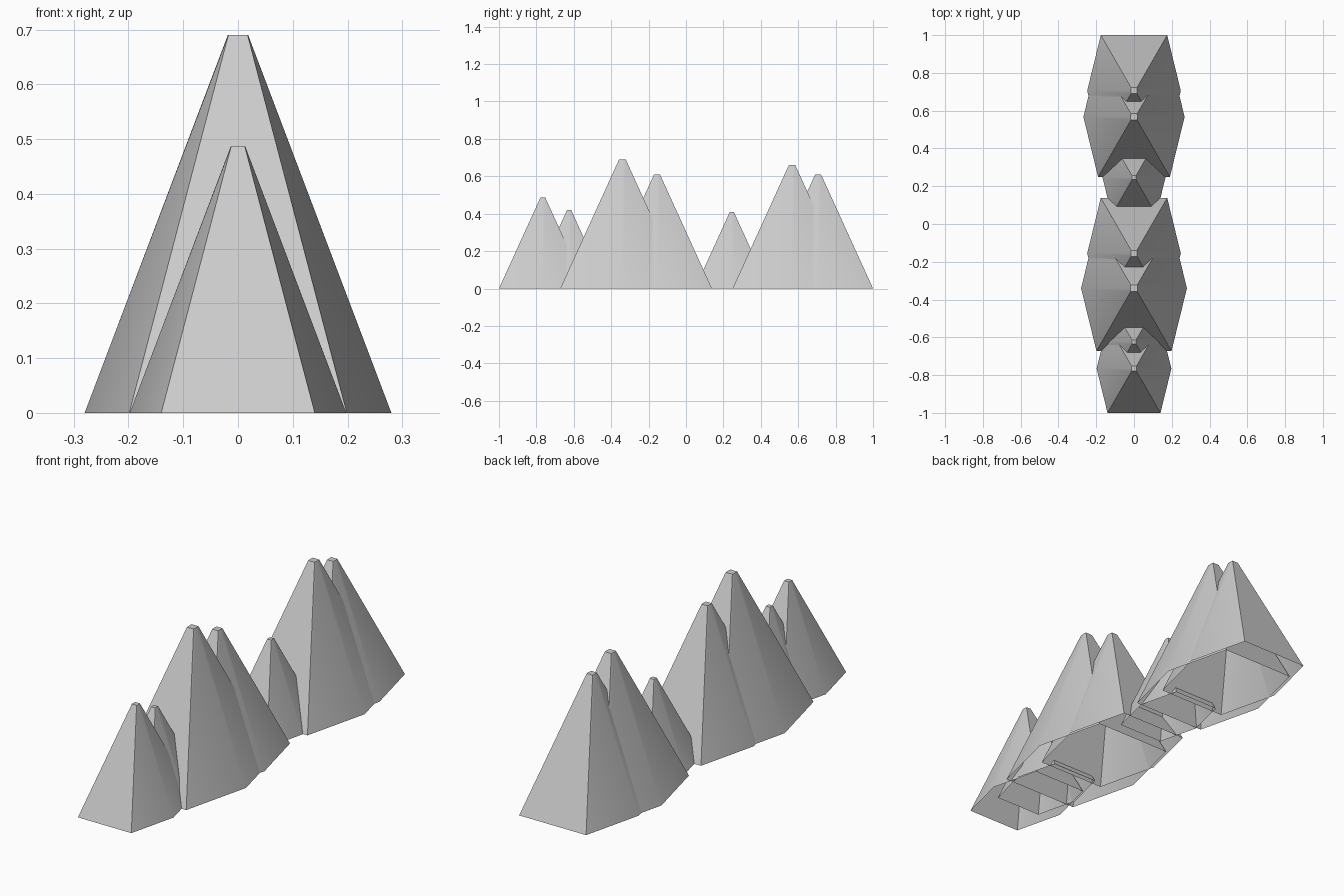
import bpy
import math

if "Cube" in bpy.data.objects:
    bpy.data.objects.remove(bpy.data.objects["Cube"])

# Peak cross-section per unit of height: six-sided base and blunt tip
def ring(mid_x, corner_x, half_y, z):
    return [(mid_x, 0, z), (corner_x, half_y, z), (-corner_x, half_y, z),
            (-mid_x, 0, z), (-corner_x, -half_y, z), (corner_x, -half_y, z)]

VERTS = ring(0.406, 0.288, 0.4815, 0) + ring(0.027, 0.0255, 0.026, 1)
# Sloped walls plus tip cap; the underside is open
FACES = [(i, (i + 1) % 6, (i + 1) % 6 + 6, i + 6) for i in range(6)]
FACES.append(tuple(range(6, 12)))


def add_peak(name, y, height):
    mesh = bpy.data.meshes.new(name)
    mesh.from_pydata([tuple(c * height for c in v) for v in VERTS], [], FACES)
    mesh.update()
    obj = bpy.data.objects.new(name, mesh)
    obj.location = (0, y, 0)
    bpy.context.collection.objects.link(obj)
    # Soft side ridges, crisp front and back corners
    bpy.ops.object.select_all(action='DESELECT')
    obj.select_set(True)
    bpy.context.view_layer.objects.active = obj
    bpy.ops.object.shade_smooth_by_angle(angle=math.radians(40))


# Row of overlapping peaks, front to back: (y, height)
PEAKS = [(-0.7655, 0.487), (-0.625, 0.42), (-0.34, 0.69), (-0.155, 0.61),
         (0.245, 0.41), (0.567, 0.66), (0.7063, 0.61)]
for n, (y, h) in enumerate(PEAKS, 1):
    add_peak(f"peak_{n}", y, h)
